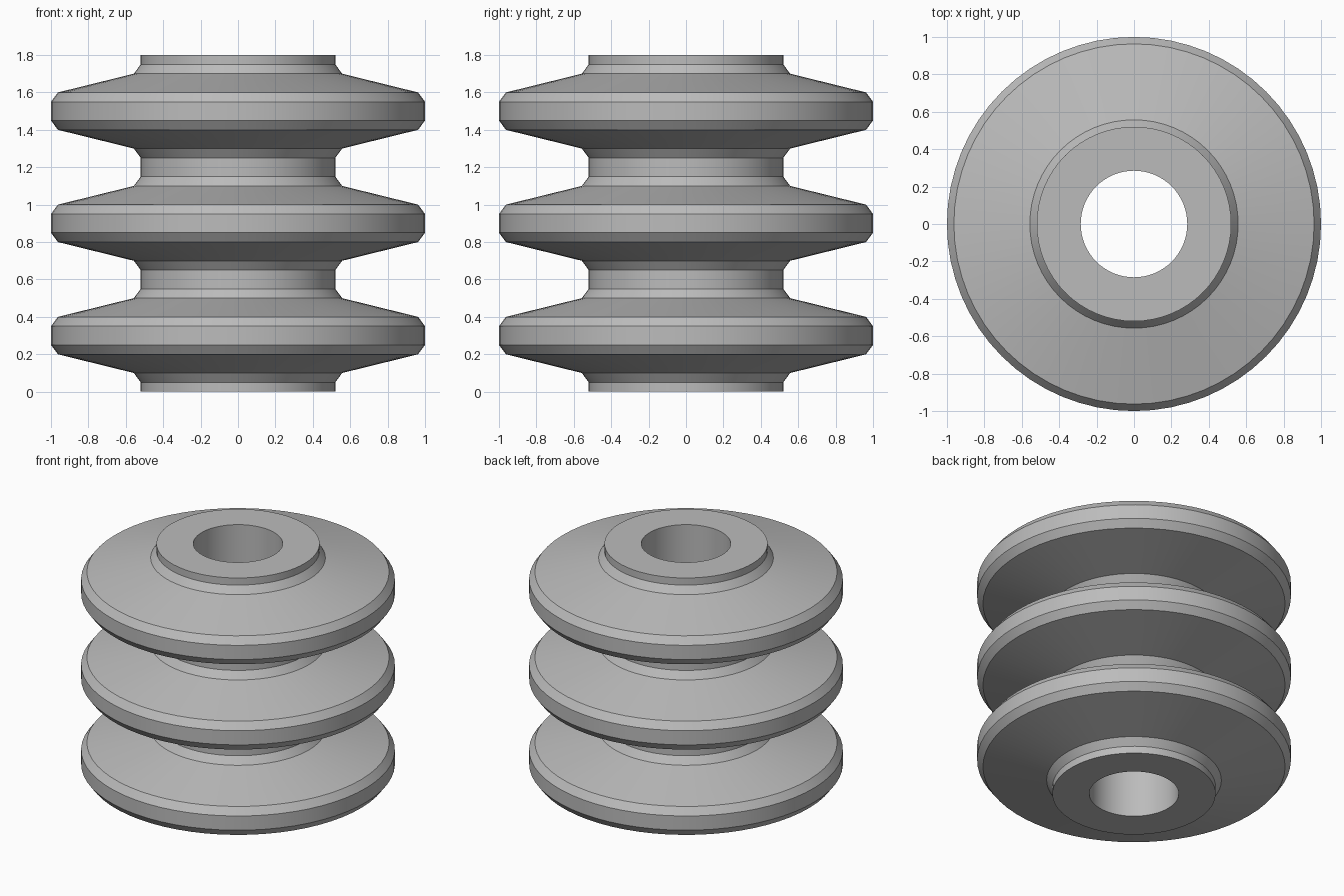
import bpy
import bmesh
from math import pi, sin, cos, radians

cube = bpy.data.objects.get("Cube")
if cube:
    bpy.data.objects.remove(cube, do_unlink=True)

SIDES = 64
RIBS = 3
PITCH = 0.6
BORE = 0.285

# Single grey material
grey = bpy.data.materials.new("plain grey")
grey.use_nodes = True
colour = (0.5, 0.5, 0.5, 1)
grey.diffuse_color = colour
grey.node_tree.nodes["Principled BSDF"].inputs["Base Color"].default_value = colour

# Outline of one rib as (radius, height), chamfered at neck and rim
half_rib = [(0.52, 0.05), (0.557, 0.1), (0.963, 0.2), (1.0, 0.25)]
rib = half_rib + [(r, PITCH - z) for r, z in reversed(half_rib)]

# Closed section: bore, end faces and stacked ribs
height = RIBS * PITCH
section = [(BORE, 0), (0.52, 0)]
for i in range(RIBS):
    section += [(r, z + i * PITCH) for r, z in rib]
section += [(0.52, height), (BORE, height)]


def revolve(name, points):
    bm = bmesh.new()
    rings = []
    for r, z in points:
        rings.append([bm.verts.new((r * cos(2 * pi * k / SIDES),
                                    r * sin(2 * pi * k / SIDES), z))
                      for k in range(SIDES)])
    for a, b in zip(rings, rings[1:] + rings[:1]):
        for k in range(SIDES):
            n = (k + 1) % SIDES
            bm.faces.new((a[k], a[n], b[n], b[k]))
    bmesh.ops.recalc_face_normals(bm, faces=bm.faces)
    mesh = bpy.data.meshes.new(name)
    bm.to_mesh(mesh)
    bm.free()
    obj = bpy.data.objects.new(name, mesh)
    bpy.context.collection.objects.link(obj)
    return obj


# Ribbed sleeve with a through bore
sleeve = revolve("ribbed_sleeve", section)
sleeve.data.materials.append(grey)
bpy.ops.object.select_all(action="DESELECT")
sleeve.select_set(True)
bpy.context.view_layer.objects.active = sleeve
bpy.ops.object.shade_smooth_by_angle(angle=radians(30))
